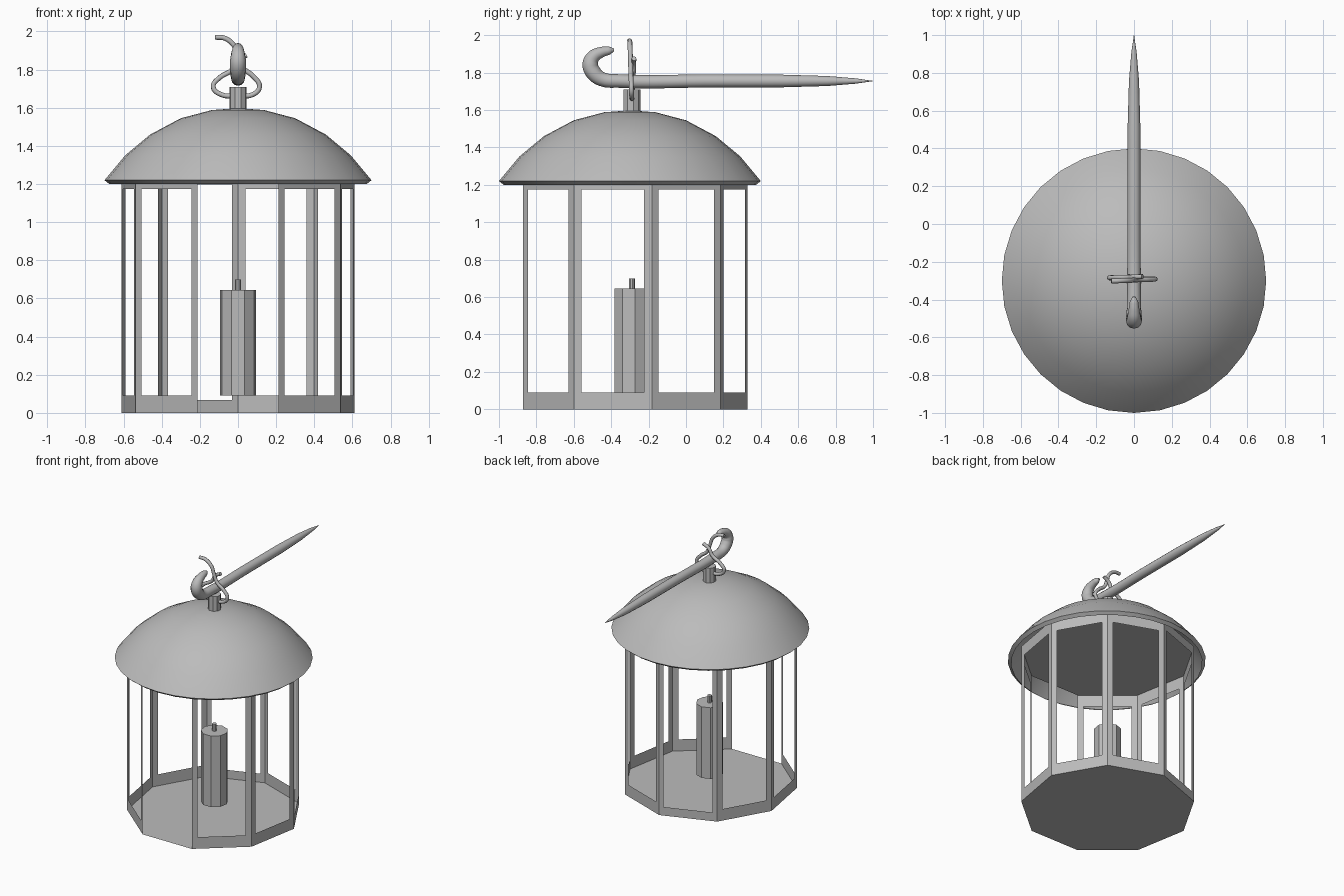
import bpy, bmesh, math
from mathutils import Vector

if "Cube" in bpy.data.objects:
    bpy.data.objects.remove(bpy.data.objects["Cube"])

CY = -0.29           # lantern axis
R, N = 0.62, 9       # cage radius and sides
TOP = 1.265          # ceiling height, tucked inside the dome

metal = bpy.data.materials.new("grey_metal")
metal.diffuse_color = (0.5, 0.5, 0.5, 1)
metal.use_nodes = True
metal.node_tree.nodes["Principled BSDF"].inputs["Base Color"].default_value = metal.diffuse_color


def finish(bm, name, smooth=None):
    me = bpy.data.meshes.new(name)
    bm.to_mesh(me)
    bm.free()
    ob = bpy.data.objects.new(name, me)
    bpy.context.collection.objects.link(ob)
    me.materials.append(metal)
    if smooth:
        bpy.ops.object.select_all(action='DESELECT')
        ob.select_set(True)
        bpy.context.view_layer.objects.active = ob
        bpy.ops.object.shade_smooth_by_angle(angle=math.radians(smooth))
    return ob


def corner(k, r, z):
    a = math.radians(90 + 360 / N * k)
    return Vector((r * math.cos(a), CY + r * math.sin(a), z))


def prism(name, r, z0, z1):
    bm = bmesh.new()
    low = [bm.verts.new(corner(k, r, z0)) for k in range(N)]
    high = [bm.verts.new(corner(k, r, z1)) for k in range(N)]
    bm.faces.new(low[::-1])
    bm.faces.new(high)
    for k in range(N):
        j = (k + 1) % N
        bm.faces.new((low[k], low[j], high[j], high[k]))
    finish(bm, name)


def plate(name, z, up):
    bm = bmesh.new()
    vs = [bm.verts.new(corner(k, R, z)) for k in range(N)]
    bm.faces.new(vs if up else vs[::-1])
    finish(bm, name)


def tube(name, points, sides, cuts=5):
    """Smooth tapered tube through (x, y, z, radius) points, closed at the ends."""
    cu = bpy.data.curves.new(name, 'CURVE')
    cu.dimensions = '3D'
    cu.bevel_depth = 1.0
    cu.bevel_resolution = sides // 2 - 2
    cu.resolution_u = cuts
    cu.use_fill_caps = True
    sp = cu.splines.new('BEZIER')
    sp.bezier_points.add(len(points) - 1)
    for bp, (x, y, z, r) in zip(sp.bezier_points, points):
        bp.co = (x, y, z)
        bp.radius = r
        bp.handle_left_type = bp.handle_right_type = 'AUTO'
    tmp = bpy.data.objects.new(name + "_path", cu)
    bpy.context.collection.objects.link(tmp)
    bpy.context.view_layer.update()
    dg = bpy.context.evaluated_depsgraph_get()
    bm = bmesh.new()
    bm.from_mesh(bpy.data.meshes.new_from_object(tmp.evaluated_get(dg)))
    bpy.data.objects.remove(tmp)
    bmesh.ops.remove_doubles(bm, verts=bm.verts, dist=0.0005)
    for f in bm.faces:
        f.material_index = 0
    finish(bm, name, 50)


# Floor and ceiling
plate("floor", 0.0, False)
plate("ceiling", TOP, False)

# Window frames around the cage; the front side stays open
for k in range(N):
    if k == 4:
        continue
    slim = k == 0
    post, bar = (0.033, 0.067) if slim else (0.042, 0.09)
    a, b = corner(k, R, 0), corner(k + 1, R, 0)
    d = (b - a).normalized() * post
    bm = bmesh.new()
    outer = [a, b, b + Vector((0, 0, TOP)), a + Vector((0, 0, TOP))]
    lo, hi = Vector((0, 0, bar)), Vector((0, 0, TOP - bar))
    inner = [a + d + lo, b - d + lo, b - d + hi, a + d + hi]
    o = [bm.verts.new(v) for v in outer]
    i = [bm.verts.new(v) for v in inner]
    for n in range(4):
        m = (n + 1) % 4
        bm.faces.new((o[n], o[m], i[m], i[n]))
    finish(bm, f"window_frame_{k + 1}")

# Domed roof, open underneath
profile = [(0.675, 1.20), (0.70, 1.22), (0.59, 1.352), (0.46, 1.46),
           (0.30, 1.545), (0.137, 1.588), (0.0, 1.598)]
bm = bmesh.new()
vs = [bm.verts.new((r, -0.30, z)) for r, z in profile]
es = [bm.edges.new(p) for p in zip(vs, vs[1:])]
bmesh.ops.spin(bm, geom=vs + es, cent=(0, -0.30, 0), axis=(0, 0, 1),
               angle=math.tau, steps=32)
bmesh.ops.remove_doubles(bm, verts=bm.verts, dist=0.0005)
bmesh.ops.recalc_face_normals(bm, faces=bm.faces)
if sum(f.normal.z for f in bm.faces) < 0:
    bmesh.ops.reverse_faces(bm, faces=bm.faces)
finish(bm, "dome_roof", 40)

# Candle, wick and the knob on the roof
prism("candle", 0.097, 0.09, 0.645)
prism("wick", 0.016, 0.645, 0.70)
prism("roof_knob", 0.046, 1.585, 1.71)

# Bent wire loop through the knob and over the hook
wire = [(-0.12, 1.970), (-0.07, 1.965), (-0.02, 1.925), (0.0, 1.87),
        (0.025, 1.81), (0.08, 1.765), (0.113, 1.71), (0.075, 1.668),
        (0.0, 1.665), (-0.085, 1.668), (-0.13, 1.71), (-0.10, 1.755),
        (-0.03, 1.80), (0.0, 1.85), (0.045, 1.875)]
tube("wire_loop", [(x, CY - 0.012 + 0.024 * n / 14, z, 0.013)
                   for n, (x, z) in enumerate(wire)], 8)

# Spike with a curled hook end
hook = [(-0.385, 1.922, 0.008), (-0.41, 1.918, 0.022), (-0.455, 1.908, 0.029),
        (-0.495, 1.885, 0.036), (-0.512, 1.845, 0.042), (-0.495, 1.80, 0.042),
        (-0.45, 1.765, 0.038), (-0.36, 1.755, 0.036), (0.1, 1.755, 0.035),
        (0.5, 1.755, 0.034), (0.75, 1.755, 0.027), (0.9, 1.755, 0.015),
        (1.0, 1.755, 0.001)]
tube("hook_spike", [(0, y, z, r) for y, z, r in hook], 12)
